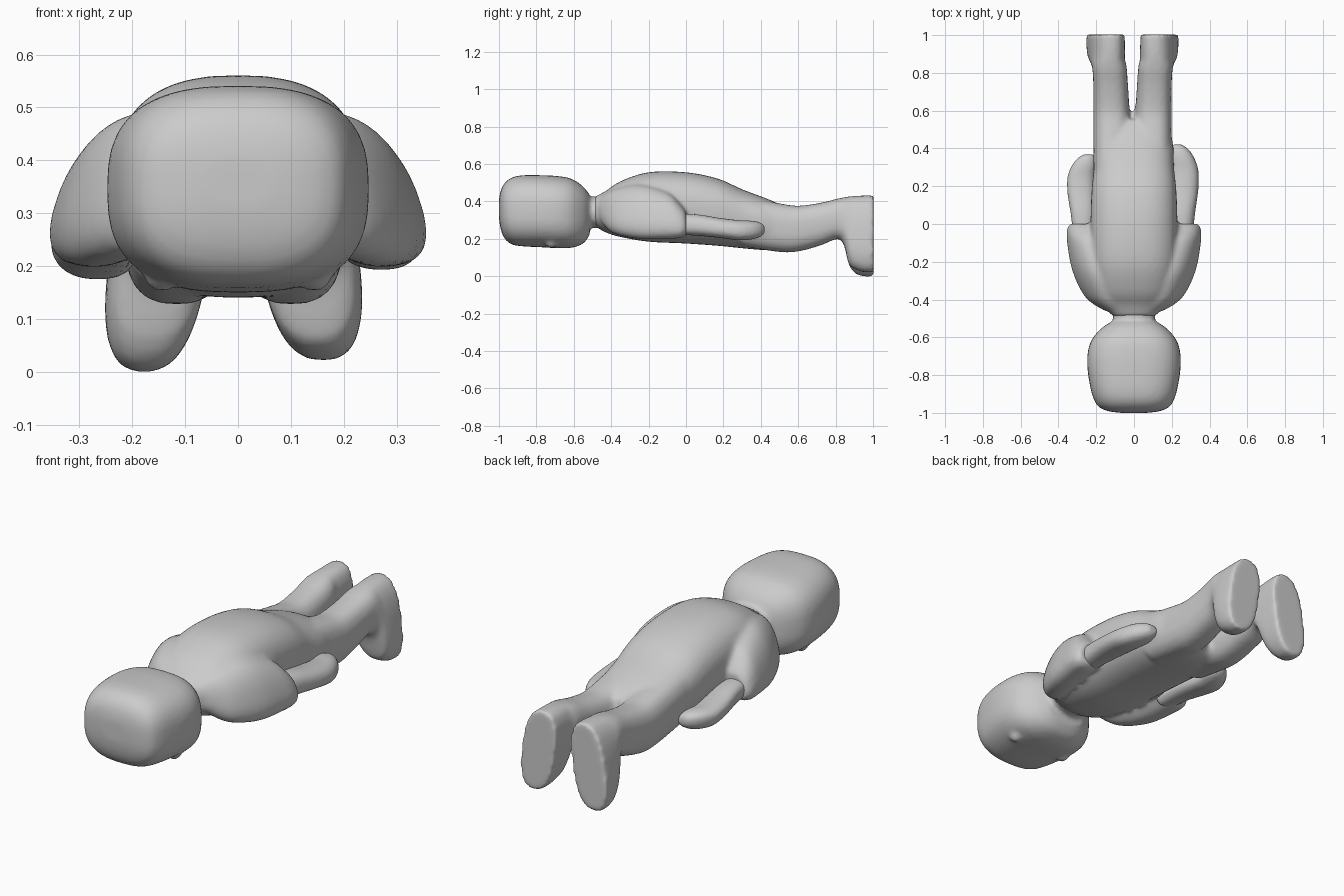
import bpy, bmesh
from math import cos, sin, pi, copysign

N = 40


def spow(v, e):
    return copysign(abs(v) ** e, v)


def smooth_path(keys, steps=5):
    # Catmull-Rom interpolation between cross-sections
    out = []
    for i in range(len(keys) - 1):
        p0, p1 = keys[max(i - 1, 0)], keys[i]
        p2, p3 = keys[i + 1], keys[min(i + 2, len(keys) - 1)]
        for s in range(steps):
            t = s / steps
            out.append([0.5 * (2 * b + (c - a) * t + (2 * a - 5 * b + 4 * c - d) * t * t
                               + (3 * b - a - 3 * c + d) * t ** 3)
                        for a, b, c, d in zip(p0, p1, p2, p3)])
    out.append(keys[-1])
    return out


def loft(bm, keys, power=2.4, side=1, shear=0.0, dz=0.0, dx=0.0):
    # section: y, centre x, half width, z low, z high, optional sideways shear
    keys = [k if len(k) == 6 else k + (shear,) for k in keys]
    rings = []
    for y, cx, hw, lo, hi, sh in smooth_path(keys):
        ring = []
        for k in range(N):
            a = 2 * pi * k / N
            h = (hi - lo) / 2 * spow(sin(a), 2 / power)
            x = cx + dx + hw * spow(cos(a), 2 / power) - sh * h
            ring.append(bm.verts.new((side * x, y, (lo + hi) / 2 + h + dz)))
        rings.append(ring)
    faces = [bm.faces.new(rings[0]), bm.faces.new(rings[-1])]
    for r, q in zip(rings, rings[1:]):
        for k in range(N):
            j = (k + 1) % N
            faces.append(bm.faces.new((r[k], r[j], q[j], q[k])))
    bmesh.ops.recalc_face_normals(bm, faces=faces)


def finish(bm, name, voxel, iterations):
    me = bpy.data.meshes.new(name)
    bm.to_mesh(me)
    bm.free()
    ob = bpy.data.objects.new(name, me)
    bpy.context.collection.objects.link(ob)
    m = ob.modifiers.new("blend", 'REMESH')
    m.mode = 'VOXEL'
    m.voxel_size = voxel
    m.use_smooth_shade = True
    s = ob.modifiers.new("soften", 'SMOOTH')
    s.factor = 0.5
    s.iterations = iterations
    return ob


# Head: rounded box with two small eye bumps on the downward face
bm = bmesh.new()
loft(bm, [(-1.0, 0, .07, .31, .41), (-.99, 0, .14, .25, .46), (-.968, 0, .187, .20, .50),
          (-.93, 0, .212, .17, .528), (-.87, 0, .23, .16, .54), (-.77, 0, .246, .155, .54),
          (-.68, 0, .245, .15, .535), (-.61, 0, .222, .153, .52), (-.55, 0, .17, .175, .48),
          (-.515, 0, .115, .22, .435)], 2.7)
for s in (-1, 1):
    v = bmesh.ops.create_uvsphere(bm, u_segments=16, v_segments=10, radius=.035)["verts"]
    bmesh.ops.translate(bm, verts=v, vec=(s * .145, -.72, .186))
# Neck
loft(bm, [(-.58, 0, .11, .25, .42), (-.5, 0, .11, .26, .425), (-.42, 0, .13, .25, .43)], 2.2)
finish(bm, "head", .012, 4)

# Torso, legs with flat-soled feet, and short sleeves blended into one body
bm = bmesh.new()
loft(bm, [(-.49, 0, .11, .27, .425), (-.43, 0, .16, .235, .455), (-.35, 0, .2, .21, .508),
          (-.2, 0, .228, .185, .556), (0, 0, .23, .175, .556), (.17, 0, .225, .163, .522),
          (.3, 0, .212, .15, .465), (.42, 0, .207, .14, .42), (.5, 0, .185, .145, .385),
          (.55, 0, .15, .17, .35)], 2.5)
for s in (-1, 1):
    low = 0.022 if s > 0 else 0.0
    out = -.008 if s > 0 else .008
    loft(bm, [(.3, .107, .1, .16, .43, 0), (.5, .107, .1, .13, .39, 0), (.6, .111, .096, .133, .377, 0),
              (.72, .115, .092, .165, .393, 0), (.81, .12, .091, .2, .415, .02),
              (.845, .126, .092, .165, .422, .06), (.87, .136, .092, .065, .427, .1),
              (.905, .14, .094, .015 + low, .43, .12), (.95, .142, .094, low, .432, .13),
              (1.003, .142, .093, low, .432, .13)], 2.6, s, dx=out)
    loft(bm, [(-.46, .1, .05, .30, .42), (-.39, .165, .08, .23, .462), (-.25, .217, .095, .2, .49),
              (-.1, .249, .094, .2, .45), (-.03, .265, .084, .205, .385),
              (.0, .272, .064, .22, .345)], 2.4, s, .3)
finish(bm, "body", .013, 6)

# Forearms with mitten hands
for s, name in ((-1, "left_forearm"), (1, "right_forearm")):
    bm = bmesh.new()
    reach = .365 if s < 0 else .415
    keys = [(-.08, .25, .06, .222, .335), (.05, .256, .066, .218, .332), (.18, .266, .074, .205, .312),
            (.28, .268, .073, .193, .3), (.35, .253, .066, .197, .297), (.395, .24, .048, .21, .288),
            (.42, .23, .025, .23, .27)]
    keys = [(k[0] * reach / .415,) + k[1:] for k in keys]
    loft(bm, keys, 2.4, s, 0.1 if s > 0 else -0.2, 0 if s > 0 else -.018, 0 if s > 0 else .01)
    finish(bm, name, .01, 3)
